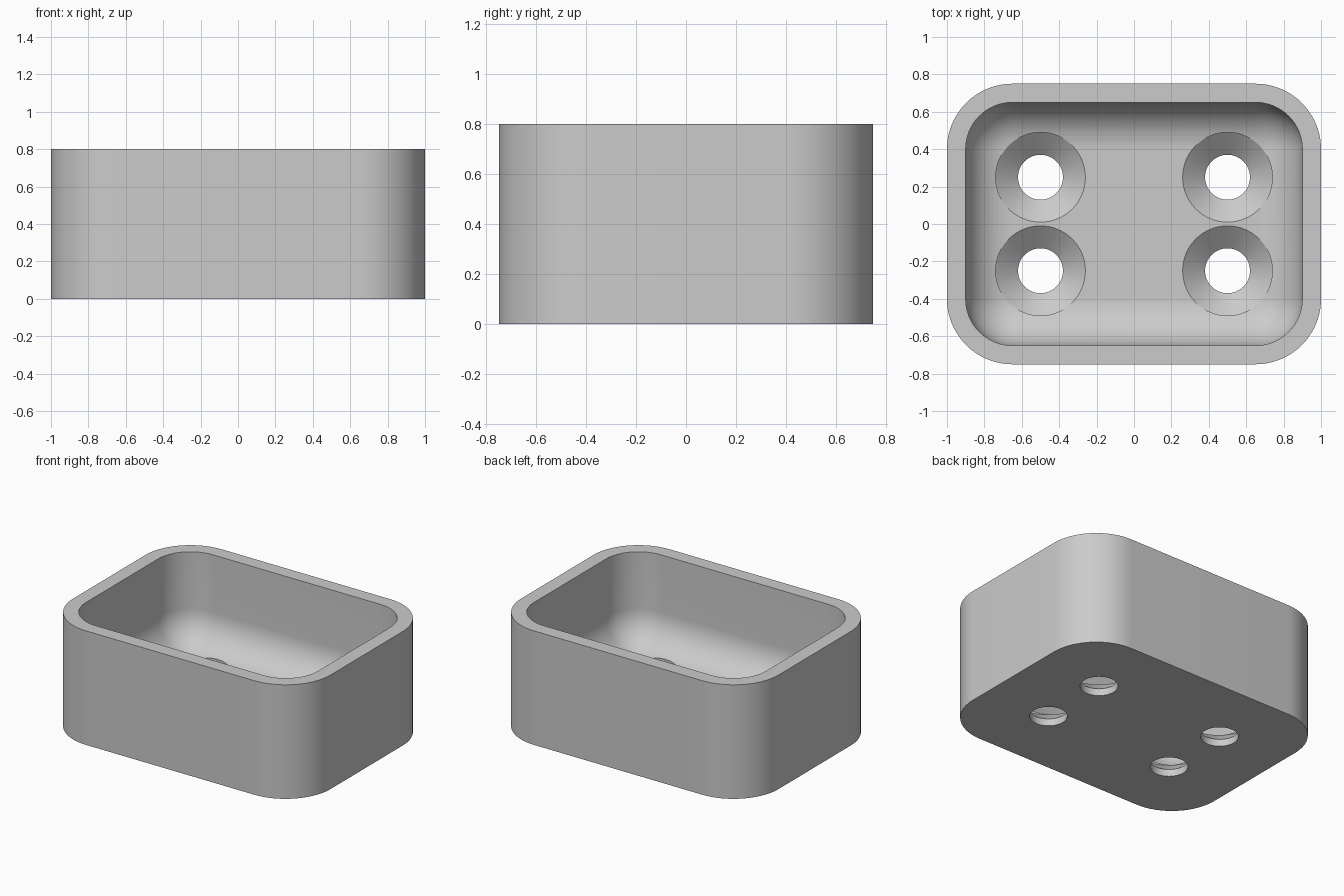
import bpy, bmesh, math

cube = bpy.data.objects.get("Cube")
if cube:
    bpy.data.objects.remove(cube, do_unlink=True)

CORE_X, CORE_Y = 0.65, 0.40          # centres of the rounded corners
HEIGHT, FLOOR = 0.80, 0.15
OUTER_R, INNER_R = 0.35, 0.25
CORNER_STEPS = 20

grey = bpy.data.materials.new("light grey")
grey.use_nodes = True
grey.diffuse_color = (0.6, 0.6, 0.6, 1)
grey.node_tree.nodes["Principled BSDF"].inputs["Base Color"].default_value = (0.6, 0.6, 0.6, 1)


def rounded_ring(radius, z):
    """Points of a rounded rectangle, counter-clockwise."""
    points = []
    for quarter, (sx, sy) in enumerate([(1, 1), (-1, 1), (-1, -1), (1, -1)]):
        for i in range(CORNER_STEPS + 1):
            a = (quarter + i / CORNER_STEPS) * math.pi / 2
            points.append((sx * CORE_X + radius * math.cos(a),
                           sy * CORE_Y + radius * math.sin(a), z))
    return points


def circle_ring(cx, cy, radius, z, steps=64):
    angles = [2 * math.pi * i / steps for i in range(steps)]
    return [(cx + radius * math.cos(a), cy + radius * math.sin(a), z) for a in angles]


def loft(bm, rings):
    """Skin a stack of rings and cap both ends."""
    loops = [[bm.verts.new(p) for p in ring] for ring in rings]
    for low, high in zip(loops, loops[1:]):
        for i in range(len(low)):
            j = (i + 1) % len(low)
            bm.faces.new((low[i], low[j], high[j], high[i]))
    bm.faces.new(loops[0][::-1])
    bm.faces.new(loops[-1])


def make_object(name, bm):
    bmesh.ops.remove_doubles(bm, verts=bm.verts, dist=1e-5)
    bmesh.ops.recalc_face_normals(bm, faces=bm.faces)
    mesh = bpy.data.meshes.new(name)
    bm.to_mesh(mesh)
    bm.free()
    mesh.materials.append(grey)
    obj = bpy.data.objects.new(name, mesh)
    bpy.context.collection.objects.link(obj)
    return obj


# Tray: outer wall, flat rim, inner wall, then a fillet down to the floor
profile = [(OUTER_R, 0), (OUTER_R, HEIGHT), (INNER_R, HEIGHT)]
for i in range(17):
    a = math.pi / 2 * i / 16
    profile.append((INNER_R * math.cos(a), FLOOR + INNER_R * (1 - math.sin(a))))
bm = bmesh.new()
loft(bm, [rounded_ring(r, z) for r, z in profile])
tray = make_object("tray", bm)

# Countersunk screw holes through the floor
bm = bmesh.new()
for x in (-0.5, 0.5):
    for y in (-0.25, 0.25):
        loft(bm, [circle_ring(x, y, r, z) for r, z in
                  ((0.12, -0.1), (0.12, 0.05), (0.24, FLOOR), (0.24, 0.3))])
cutter = make_object("screw_hole_cutter", bm)
cutter.hide_render = True

cut = tray.modifiers.new("screw holes", "BOOLEAN")
cut.operation = "DIFFERENCE"
cut.solver = "EXACT"
cut.object = cutter
bpy.ops.object.select_all(action="DESELECT")
bpy.context.view_layer.objects.active = tray
tray.select_set(True)
bpy.ops.object.modifier_apply(modifier=cut.name)
bpy.data.objects.remove(cutter, do_unlink=True)

bpy.ops.object.shade_smooth_by_angle(angle=math.radians(30))
